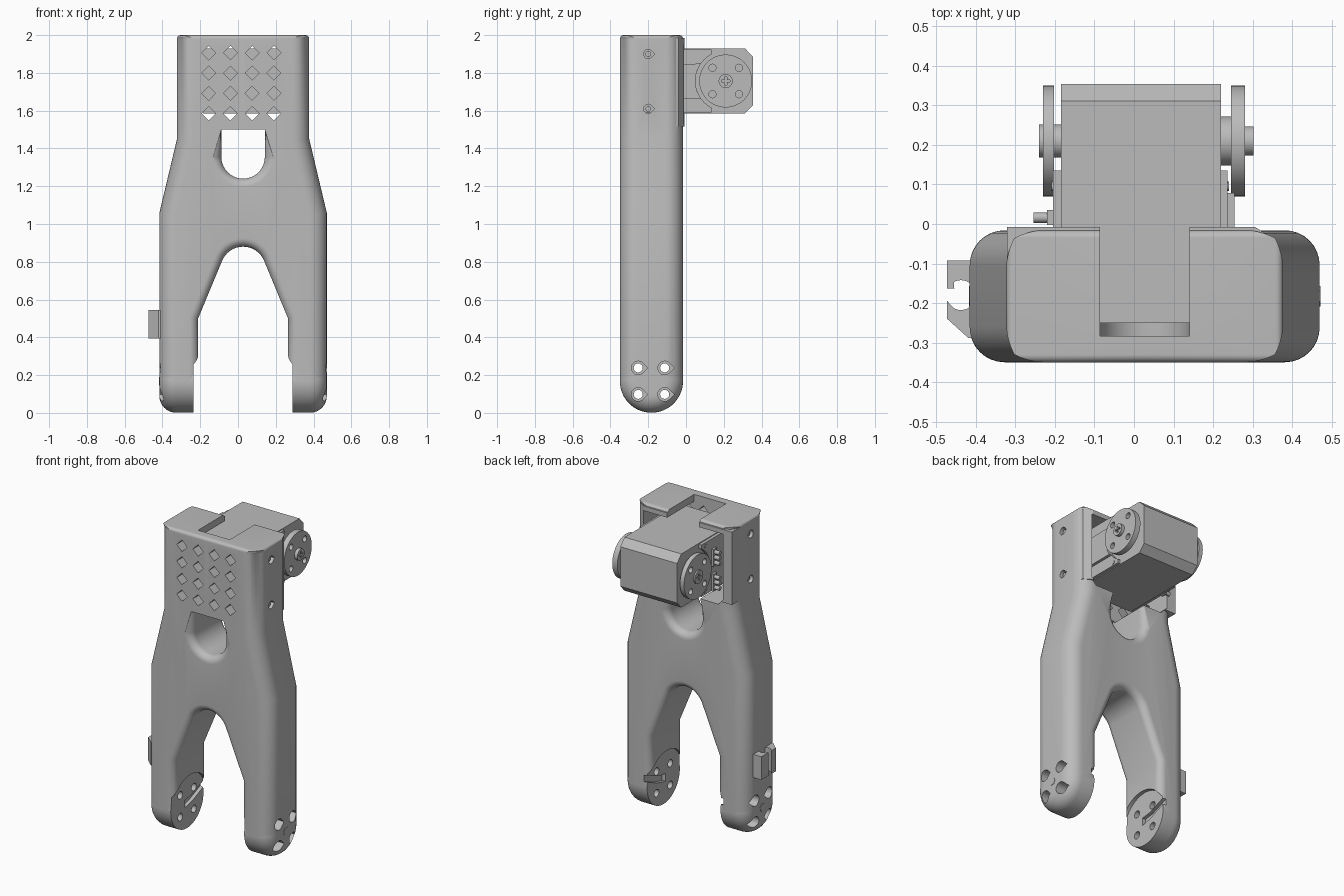
import bpy, bmesh, math
from mathutils import Vector

cube = bpy.data.objects.get("Cube")
if cube:
    bpy.data.objects.remove(cube)

grey = bpy.data.materials.new("plain grey")
grey.use_nodes = True
grey.diffuse_color = (0.5, 0.5, 0.5, 1)
grey.node_tree.nodes["Principled BSDF"].inputs["Base Color"].default_value = grey.diffuse_color

CX = 0.027                        # centre of the symmetric frame
FOOT_Y, FOOT_Z, FOOT_R = -0.183, 0.168, 0.168
HORN_Y, HORN_Z = 0.21, 1.757


def finish(name, bm):
    bmesh.ops.recalc_face_normals(bm, faces=bm.faces)
    mesh = bpy.data.meshes.new(name)
    bm.to_mesh(mesh)
    bm.free()
    mesh.materials.append(grey)
    obj = bpy.data.objects.new(name, mesh)
    bpy.context.collection.objects.link(obj)
    return obj


def place(axis, u, v, w):
    return {"x": (w, u, v), "y": (u, w, v), "z": (u, v, w)}[axis]


def prism(name, axis, a, b, *outlines):
    """Extrude 2D outlines along an axis from a to b, all in one mesh."""
    bm = bmesh.new()
    for pts in outlines:
        face = bm.faces.new([bm.verts.new(place(axis, u, v, a)) for u, v in pts])
        new = bmesh.ops.extrude_face_region(bm, geom=[face])["geom"]
        bmesh.ops.translate(bm, vec=place(axis, 0, 0, b - a),
                            verts=[g for g in new if isinstance(g, bmesh.types.BMVert)])
    return finish(name, bm)


def arc(u, v, r, start, end, n):
    steps = [math.radians(start + (end - start) * i / n) for i in range(n + 1)]
    return [(u + r * math.cos(t), v + r * math.sin(t)) for t in steps]


def circle(u, v, r, n=32):
    return arc(u, v, r, 0, 360, n)[:-1]


def rect(u0, u1, v0, v1):
    return [(u0, v0), (u1, v0), (u1, v1), (u0, v1)]


def teardrop(u, v, r):
    return arc(u, v, r, 45, 315, 18) + [(u + r * 1.41, v)]


def boolean(obj, *others, op="DIFFERENCE"):
    for other in others:
        mod = obj.modifiers.new("boolean", "BOOLEAN")
        mod.operation, mod.object, mod.solver = op, other, "EXACT"
        other.hide_render = True
        other.hide_set(True)


def bake(obj, *helpers):
    """Apply modifiers and smooth the rounded faces."""
    bpy.ops.object.select_all(action="DESELECT")
    bpy.context.view_layer.objects.active = obj
    obj.select_set(True)
    bpy.ops.object.convert(target="MESH")
    bpy.ops.object.shade_smooth_by_angle(angle=math.radians(32))
    for helper in helpers:
        bpy.data.objects.remove(helper)


# Frame: half outline with arch and grip hole, extruded and mirrored
half = (arc(0, 1.355, 0.115, -90, 0, 10) + [(0.115, 1.5), (0, 1.5), (0, 2), (0.35, 2), (0.35, 1.45),
        (0.443, 1.06), (0.443, FOOT_Z), (0.238, FOOT_Z), (0.238, 0.5)] + arc(0, 0.76, 0.12, 22, 90, 8))
shell = prism("frame", "y", -0.35, -0.016, half)
bm = bmesh.new()
bm.from_mesh(shell.data)
bmesh.ops.delete(bm, geom=[f for f in bm.faces if all(abs(v.co.x) < 1e-4 for v in f.verts)], context="FACES")
copy = bmesh.ops.duplicate(bm, geom=bm.verts[:] + bm.edges[:] + bm.faces[:])["geom"]
for v in copy:
    if isinstance(v, bmesh.types.BMVert):
        v.co.x *= -1
bmesh.ops.remove_doubles(bm, verts=bm.verts, dist=1e-4)
bmesh.ops.recalc_face_normals(bm, faces=bm.faces)
weight = bm.edges.layers.float.new("bevel_weight_edge")
for e in bm.edges:
    p, q = (v.co for v in e.verts)
    mid, along_y = (p + q) / 2, abs(p.y - q.y) > 0.1
    seam = abs(p.x) < 1e-3 and abs(q.x) < 1e-3
    flat = abs(p.z - q.z) < 1e-3
    if mid.z > 1.99 and not seam:
        e[weight] = 0.22
    elif along_y or seam or (flat and (mid.z < 0.2 or abs(mid.z - 1.5) < 0.01)):
        e[weight] = 0
    else:
        outer = abs(mid.x) > 0.3
        e[weight] = 1 if outer else 0.5
bm.to_mesh(shell.data)
bm.free()
shell.location.x = CX
bevel = shell.modifiers.new("rounding", "BEVEL")
bevel.limit_method, bevel.width, bevel.segments = "WEIGHT", 0.09, 8

# Cutters shared by the frame and its feet
corners = [(s * 0.07, t * 0.07) for s in (-1, 1) for t in (-1, 1)]
foot_spots = [(FOOT_Y + a, FOOT_Z + b) for a, b in corners]
bolts = prism("bolt_cutter", "x", -1, 1, *[circle(y, z, 0.024, 16) for y, z in foot_spots])
sinks = [prism("sink_cutter", "x", CX + s * 0.31, CX + s * 0.6,
               *[teardrop(y, z, 0.036) for y, z in foot_spots]) for s in (-1, 1)]
pivot = prism("pivot_cutter", "x", -1, 1, circle(FOOT_Y, FOOT_Z, 0.024, 16))
recess = prism("recess_cutter", "x", CX - 0.262, CX + 0.262, circle(FOOT_Y, FOOT_Z, 0.185, 48))
groove = prism("groove_cutter", "x", CX - 0.285, CX + 0.285,
               [(FOOT_Y - 0.02, 0.14), (FOOT_Y + 0.06, 0.16), (0.02, 0.22), (0.02, 0.26),
                (FOOT_Y + 0.05, 0.2), (FOOT_Y - 0.02, 0.19)])

# Upper housing: square back edge, servo pocket, top notch, vent grid, screw holes
back_rim = prism("back_rim", "z", 1.515, 1.985,
                 [(CX - 0.349, -0.12), (CX - 0.349, -0.008), (CX + 0.28, -0.008), (CX + 0.33, -0.04),
                  (CX + 0.345, -0.12)])
pocket = prism("pocket_cutter", "y", -0.285, 0.1,
               [(-0.22, 1.49), (0.275, 1.49), (0.312, 1.53), (0.312, 1.955), (-0.258, 1.955), (-0.258, 1.53)])
notch = prism("notch_cutter", "z", 1.9, 2.1, rect(-0.086, 0.14, -0.284, 0.1))
vents = prism("vent_cutter", "y", -0.5, -0.2,
              *[circle(-0.155 + 0.115 * i, 1.585 + 0.107 * j, 0.037, 4) for i in range(4) for j in range(4)])
screws = prism("screw_cutter", "x", -0.6, 0.6, *[teardrop(-0.2, z, 0.024) for z in (1.61, 1.9)])

boolean(shell, back_rim, op="UNION")
boolean(shell, pocket, notch, vents, screws, bolts, *sinks, recess, groove)
bake(shell)

# Rounded feet
for side, s in (("right", -1), ("left", 1)):
    foot = prism(side + "_foot", "x", CX + s * 0.262, CX + s * 0.443, circle(FOOT_Y, FOOT_Z, FOOT_R - 0.001, 64))
    bm = bmesh.new()
    bm.from_mesh(foot.data)
    rim = [e for e in bm.edges if all(abs(v.co.x - CX) > 0.44 for v in e.verts)]
    bmesh.ops.bevel(bm, geom=rim, offset=0.088, segments=8, profile=0.5, affect="EDGES")
    bm.to_mesh(foot.data)
    bm.free()
    boolean(foot, bolts, *sinks, groove)
    bake(foot)
    # Shallow pivot mark on the outside
    mark = prism(side + "_pivot_mark", "x", CX + s * 0.42, CX + s * 0.445, circle(FOOT_Y, FOOT_Z, 0.026, 6))
    bake(mark)
for helper in (back_rim, pocket, notch, vents, screws, bolts, pivot, recess, groove, *sinks):
    bpy.data.objects.remove(helper)

# Screw heads sunk into the housing sides
for s in (-1, 1):
    bake(prism("housing_screw", "x", CX + s * 0.29, CX + s * 0.335,
               *[circle(-0.2, z, 0.015, 16) for z in (1.61, 1.9)]))

# Cable clip: two hooks on the right leg
clip = prism("cable_clip", "z", 0.395, 0.545,
             [(-0.40, -0.092), (-0.473, -0.092), (-0.473, -0.163), (-0.455, -0.163)]
             + arc(-0.438, -0.178, 0.036, 120, 0, 8) + arc(-0.438, -0.182, 0.036, 0, -120, 8)
             + [(-0.473, -0.195), (-0.473, -0.24), (-0.42, -0.288), (-0.40, -0.288)])
bake(clip)

# Servo body with chamfered back corners
servo = prism("servo_body", "x", -0.185, 0.22,
              [(-0.25, 1.585), (0.312, 1.585), (0.355, 1.63), (0.355, 1.885), (0.312, 1.93), (-0.25, 1.93)])
bake(servo)

# Side covers, hollowed around the horns
cover = [(-0.25, 1.925), (-0.25, 1.59), (0.135, 1.59)] + arc(HORN_Y, HORN_Z, 0.16, 242, 118, 20) + [(0.135, 1.925)]
bake(prism("right_servo_cover", "x", -0.205, -0.185, cover))
bake(prism("left_servo_cover", "x", 0.22, 0.237, cover))
bake(prism("left_cover_pad", "x", 0.237, 0.255,
           [(-0.2, 1.845), (-0.2, 1.665)] + arc(HORN_Y, HORN_Z, 0.16, 215, 145, 14)))
for name, a, b in (("right", -0.209, -0.2), ("left", 0.23, 0.241)):
    bake(prism(name + "_cover_screws", "x", a, b, *[circle(0.095, z, 0.012, 16) for z in (1.61, 1.903)]))

# Horn discs, hubs and centre screws
holes = prism("horn_hole_cutter", "x", -1, 1,
              *[circle(HORN_Y + a, HORN_Z + b, 0.019, 20) for a, b in corners])
cross = [prism("cross_cutter", "x", a, b, rect(HORN_Y - u, HORN_Y + u, HORN_Z - v, HORN_Z + v))
         for a, b in ((-0.3, -0.23), (0.288, 0.4)) for u, v in ((0.022, 0.006), (0.006, 0.022))]
for name, a, b, r in (("right_hub", -0.21, -0.18, 0.042), ("left_hub", 0.215, 0.25, 0.062),
                      ("right_horn", -0.231, -0.202, 0.14), ("left_horn", 0.245, 0.281, 0.14),
                      ("right_screw", -0.24, -0.225, 0.042), ("left_screw", 0.27, 0.302, 0.037)):
    part = prism(name, "x", a, b, circle(HORN_Y, HORN_Z, r, 48))
    if "horn" in name:
        boolean(part, holes)
    if "screw" in name:
        boolean(part, *cross)
    bake(part)
for helper in (holes, *cross):
    bpy.data.objects.remove(helper)

# Cable sockets with pins on the right cover
groups = (1.645, 1.805)
bake(prism("cable_sockets", "x", -0.22, -0.2, *[rect(-0.002, 0.035, z - 0.055, z + 0.055) for z in groups]))
bake(prism("socket_pins", "x", -0.255, -0.21,
           *[circle(0.016, z + 0.034 * k, 0.013, 12) for z in groups for k in (-1, 0, 1)]))
